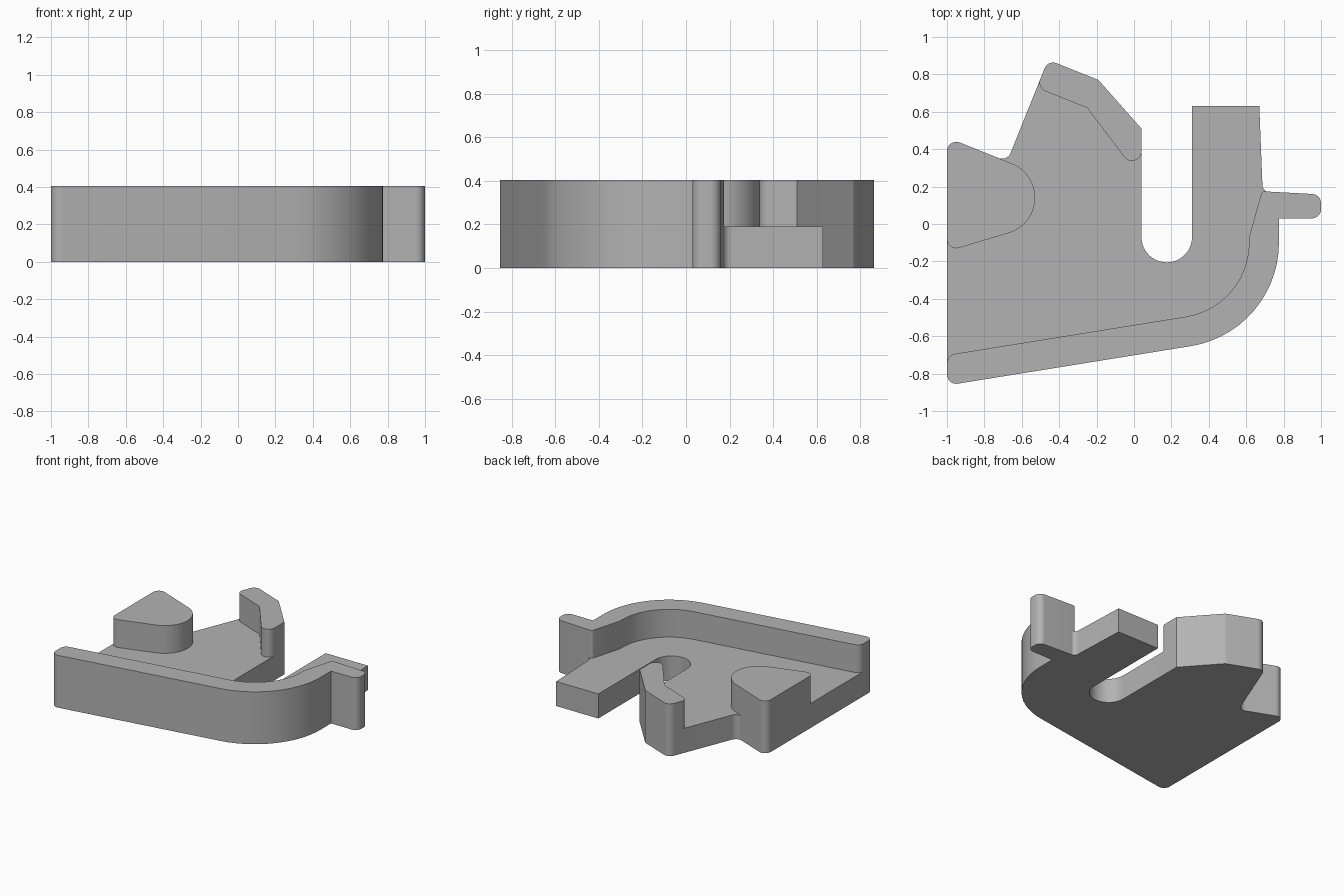
import bpy, bmesh, math
from mathutils import Vector

cube = bpy.data.objects.get("Cube")
if cube:
    bpy.data.objects.remove(cube, do_unlink=True)

grey = bpy.data.materials.new("light_grey")
grey.use_nodes = True
colour = (0.45, 0.45, 0.45, 1)
grey.diffuse_color = colour
grey.node_tree.nodes["Principled BSDF"].inputs["Base Color"].default_value = colour

PLATE_TOP, WALL_TOP = 0.19, 0.405


def rounded(corners):
    """Turn (x, y) or (x, y, radius) corners into an outline with fillets."""
    outline = []
    for i, corner in enumerate(corners):
        p = Vector(corner[:2])
        radius = corner[2] if len(corner) > 2 else 0
        if not radius:
            outline.append(p)
            continue
        a = (Vector(corners[i - 1][:2]) - p).normalized()
        b = (Vector(corners[(i + 1) % len(corners)][:2]) - p).normalized()
        half = a.angle(b) / 2
        centre = p + (a + b).normalized() * (radius / math.sin(half))
        start = p + a * (radius / math.tan(half)) - centre
        end = p + b * (radius / math.tan(half)) - centre
        sweep = math.atan2(start.x * end.y - start.y * end.x, start.dot(end))
        steps = max(4, math.ceil(abs(sweep) / math.radians(6)))
        for k in range(steps + 1):
            t = sweep * k / steps
            c, s = math.cos(t), math.sin(t)
            outline.append(centre + Vector((start.x * c - start.y * s,
                                            start.x * s + start.y * c)))
    return outline


def slab(name, corners, height):
    """Extrude a rounded outline upward from the ground."""
    bm = bmesh.new()
    bm.faces.new([bm.verts.new((p.x, p.y, 0)) for p in rounded(corners)])
    bmesh.ops.remove_doubles(bm, verts=bm.verts, dist=0.0005)
    top = bmesh.ops.extrude_face_region(bm, geom=bm.faces[:])["geom"]
    bmesh.ops.translate(bm, vec=(0, 0, height),
                        verts=[g for g in top if isinstance(g, bmesh.types.BMVert)])
    bmesh.ops.recalc_face_normals(bm, faces=bm.faces)
    mesh = bpy.data.meshes.new(name)
    bm.to_mesh(mesh)
    bm.free()
    mesh.materials.append(grey)
    obj = bpy.data.objects.new(name, mesh)
    bpy.context.collection.objects.link(obj)
    bpy.ops.object.select_all(action="DESELECT")
    obj.select_set(True)
    bpy.context.view_layer.objects.active = obj
    bpy.ops.object.shade_smooth_by_angle(angle=math.radians(25))


# Low plate with arm and round-ended slot, its hidden edges tucked into the walls
slab("base_plate", [
    (-1, -0.78), (0.69, -0.51, 0.48), (0.69, 0.1), (0.76, 0.1), (0.76, 0.168),
    (0.688, 0.172, 0.04), (0.67, 0.63), (0.31, 0.63),
    (0.31, -0.205, 0.135), (0.04, -0.205, 0.135),
    (0.04, 0.4), (0, 0.43), (-0.21, 0.69), (-0.46, 0.76), (-0.5, 0.778),
    (-0.678, 0.334, 0.05), (-0.9, 0.423), (-0.95, 0.2), (-0.95, 0), (-1, -0.04),
], PLATE_TOP)

# Long curved wall ending in a side tab
slab("curved_wall", [
    (-1, -0.863, 0.05), (0.775, -0.577, 0.56), (0.775, 0.03),
    (1, 0.03, 0.05), (1, 0.158, 0.05), (0.684, 0.175, 0.02), (0.615, -0.07),
    (0.615, -0.441, 0.4), (-1, -0.701, 0.05),
], WALL_TOP)

# Bent wall at the back
slab("back_wall", [
    (-0.46, 0.878, 0.05), (-0.52, 0.728, 0.05), (-0.25, 0.62),
    (-0.037, 0.338, 0.05), (0.04, 0.338, 0.05), (0.04, 0.51), (-0.19, 0.77),
], WALL_TOP)

# Rounded wedge block at the side
slab("wedge_block", [
    (-1, -0.147, 0.05), (-0.129, 0.114, 0.197), (-1, 0.463, 0.05),
], WALL_TOP)
